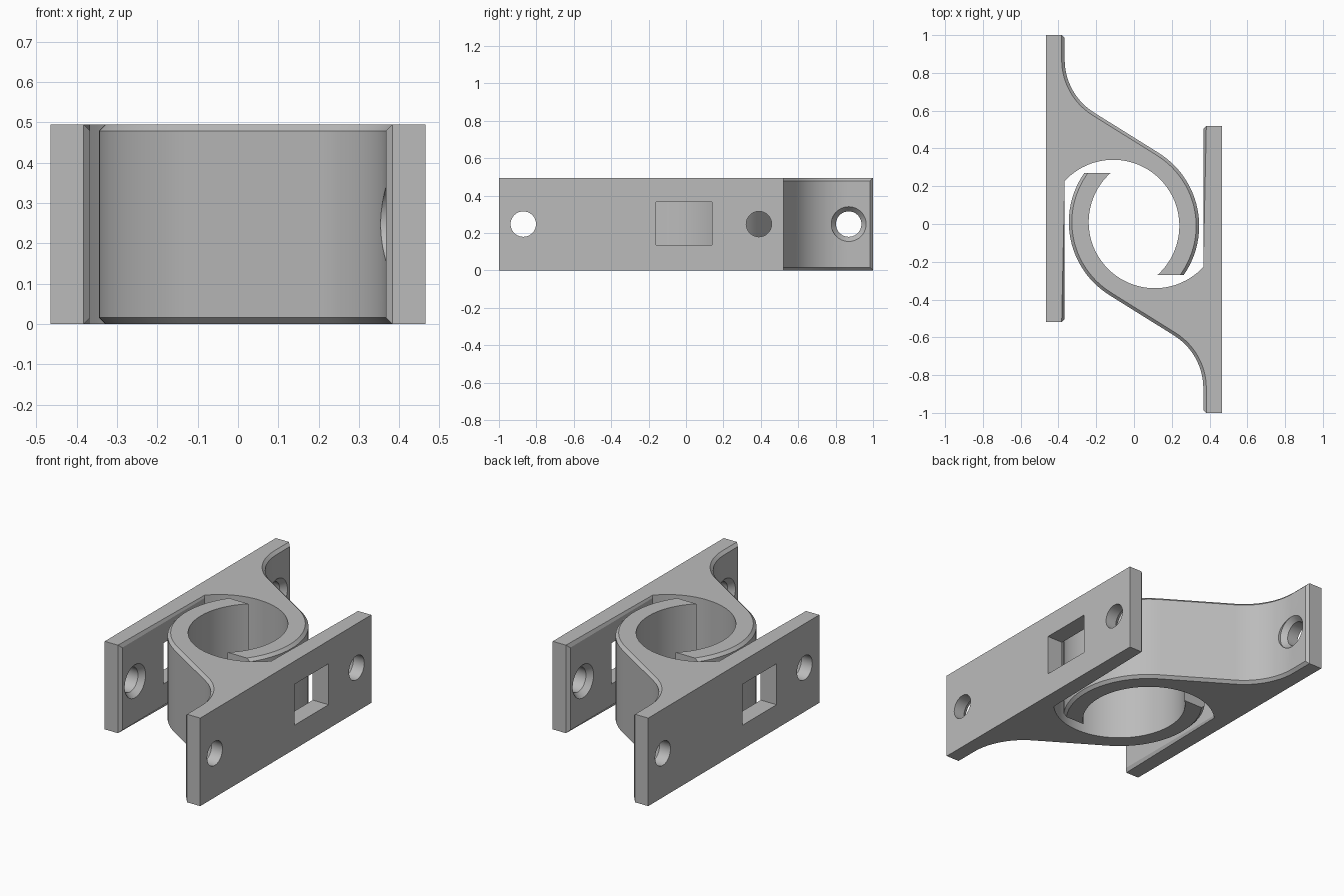
import bpy, bmesh
from math import sin, cos, pi, radians, sqrt, asin, acos
from mathutils import Matrix, Vector

cube = bpy.data.objects.get("Cube")
if cube:
    bpy.data.objects.remove(cube)

H = 0.495                     # height of the bracket
OUT, INN = -0.465, -0.367     # outer and inner faces of the plate
TOP, END = 1.0, -0.52         # ends of the plate
CX, CY = -0.11, -0.01         # ring centre
R_IN, R_OUT, TIP = 0.35, 0.455, -0.27
FILLET, CHAMFER = 0.33, 0.016

grey = bpy.data.materials.new("matte grey")
grey.use_nodes = True
colour = (0.5, 0.5, 0.5, 1)
grey.diffuse_color = colour
grey.node_tree.nodes["Principled BSDF"].inputs["Base Color"].default_value = colour


def arc(cx, cy, r, a0, a1, n):
    angles = [a0 + (a1 - a0) * i / n for i in range(n + 1)]
    return [(cx + r * cos(a), cy + r * sin(a)) for a in angles]


def to_object(bm, name):
    bmesh.ops.recalc_face_normals(bm, faces=bm.faces)
    mesh = bpy.data.meshes.new(name)
    bm.to_mesh(mesh)
    bm.free()
    ob = bpy.data.objects.new(name, mesh)
    bpy.context.collection.objects.link(ob)
    return ob


# Outline: plate end, fillet, sloping web, hooked ring, inner bore, plate
slope = radians(58)
fx = INN + FILLET
tangent = Vector((CX, CY)) + R_OUT * Vector((cos(slope), sin(slope)))
run = (tangent.x - (fx - FILLET * cos(slope))) / sin(slope)
fy = tangent.y + run * cos(slope) + FILLET * sin(slope)
outer = [(INN, TOP)]
outer += arc(fx, fy, FILLET, pi, pi + slope, 16)
outer += arc(CX, CY, R_OUT, slope, asin((TIP - CY) / R_OUT), 28)
bore = arc(CX, CY, R_IN, asin((TIP - CY) / R_IN), acos((INN - CX) / R_IN), 48)
outline = [(OUT, TOP)] + outer + bore + [(INN, END), (OUT, END)]

# Extruded body
bm = bmesh.new()
low = [bm.verts.new((x, y, 0)) for x, y in outline]
high = [bm.verts.new((x, y, H)) for x, y in outline]
n = len(outline)
bm.faces.new(low)
bm.faces.new(high)
for i in range(n):
    j = (i + 1) % n
    bm.faces.new((low[i], low[j], high[j], high[i]))
bmesh.ops.recalc_face_normals(bm, faces=bm.faces)

# Chamfer the outer contour and the free edges of the plate
edges = [bm.edges.get((low[i], high[i])) for i in (1, n - 2)]
for i in list(range(1, len(outer))) + [n - 3]:
    edges += [bm.edges.get((ring[i], ring[i + 1])) for ring in (low, high)]
bmesh.ops.bevel(bm, geom=edges, offset=CHAMFER, segments=1, affect='EDGES')
body = to_object(bm, "left_bracket")

# Cutters: two countersunk screw holes and a rectangular window
bm = bmesh.new()
SIDES = 40
profile = [(OUT - 0.05, 0.068), (INN - 0.03, 0.068), (INN, 0.093), (INN + 0.06, 0.093)]
for y in (0.87, -0.39):
    rings = [[bm.verts.new((x, y + r * cos(2 * pi * k / SIDES), H / 2 + r * sin(2 * pi * k / SIDES)))
              for k in range(SIDES)] for x, r in profile]
    for a, b in zip(rings, rings[1:]):
        for k in range(SIDES):
            m = (k + 1) % SIDES
            bm.faces.new((a[k], a[m], b[m], b[k]))
    bm.faces.new(rings[0])
    bm.faces.new(rings[-1])
window = Matrix.Translation(((OUT + INN) / 2, 0.01, 0.25)) @ Matrix.Diagonal((0.13, 0.3, 0.23, 1))
bmesh.ops.create_cube(bm, size=1, matrix=window)
cutter = to_object(bm, "hole_cutter")
cutter.hide_render = True

cut = body.modifiers.new("holes", 'BOOLEAN')
cut.operation = 'DIFFERENCE'
cut.solver = 'EXACT'
cut.object = cutter
bpy.ops.object.select_all(action='DESELECT')
bpy.context.view_layer.objects.active = body
body.select_set(True)
bpy.ops.object.modifier_apply(modifier=cut.name)
bpy.data.objects.remove(cutter)

# Finish, then turn a copy half a circle for the interlocking twin
body.data.materials.clear()
body.data.materials.append(grey)
bpy.ops.object.shade_smooth_by_angle(angle=radians(25))
twin = body.copy()
twin.data = body.data.copy()
twin.name = "right_bracket"
twin.data.transform(Matrix.Rotation(pi, 4, 'Z'))
bpy.context.collection.objects.link(twin)
body.name = "left_bracket"
